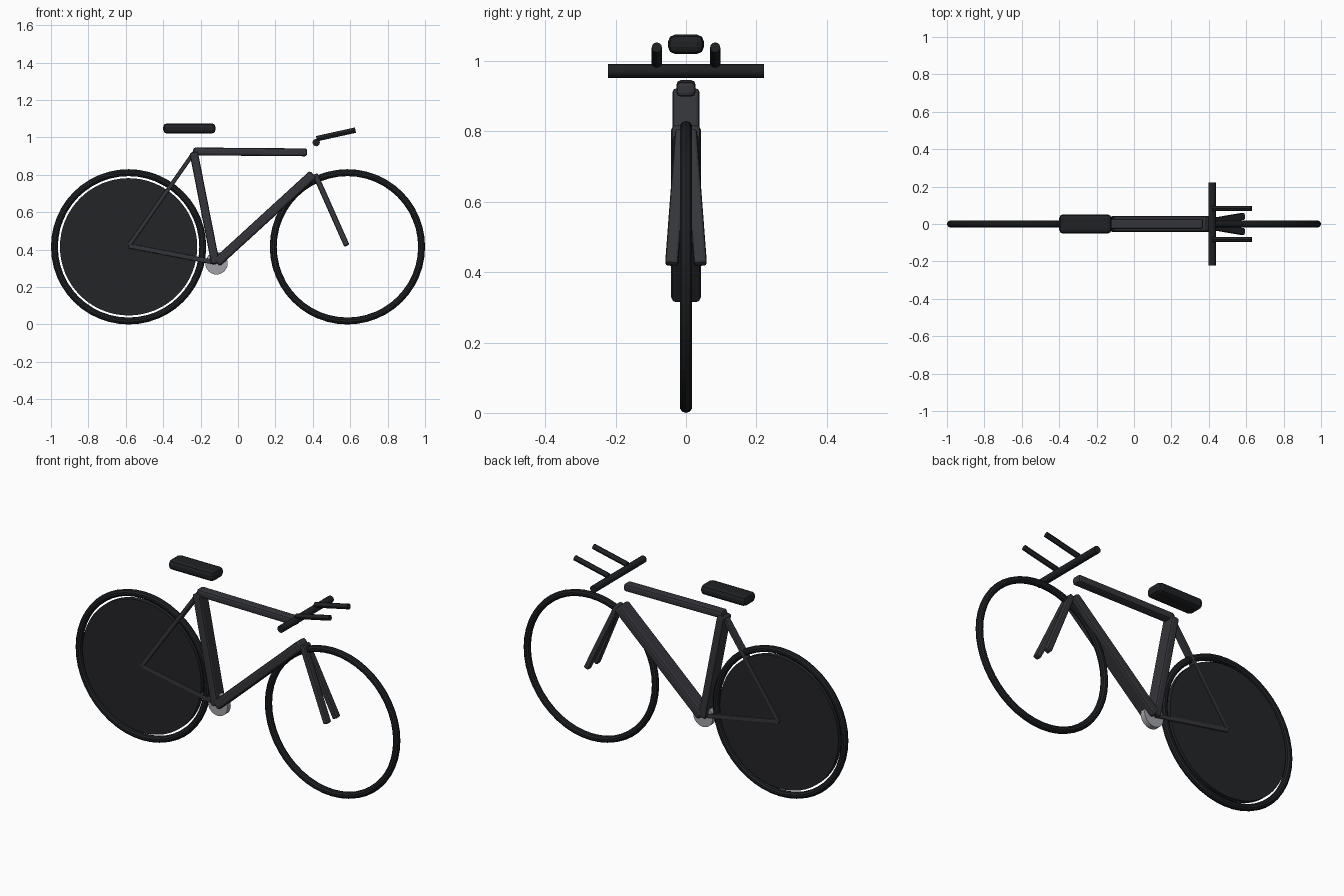
import bpy
import math
from mathutils import Vector, Matrix

if "Cube" in bpy.data.objects:
    bpy.data.objects.remove(bpy.data.objects["Cube"])


def material(name, rgb):
    m = bpy.data.materials.new(name)
    m.diffuse_color = (*rgb, 1)
    m.use_nodes = True
    m.node_tree.nodes["Principled BSDF"].inputs["Base Color"].default_value = m.diffuse_color
    return m


FRAME = material("frame_grey", (0.035, 0.036, 0.042))
BLACK = material("rubber_black", (0.014, 0.015, 0.017))
DISC = material("disc_black", (0.017, 0.018, 0.020))
METAL = material("crank_metal", (0.36, 0.36, 0.39))


def finish(name, mat, bevel=0, segments=2, smooth=True):
    ob = bpy.context.object
    ob.name = name
    ob.data.materials.append(mat)
    if bevel:
        mod = ob.modifiers.new("rounding", 'BEVEL')
        mod.width, mod.segments = bevel, segments
    if smooth:
        bpy.ops.object.shade_smooth_by_angle(angle=math.radians(30))
    return ob


def strut(name, a, b, width, depth, bevel, mat=FRAME):
    """Bevelled bar from a to b: width across y, depth in the side view."""
    a, b = Vector(a), Vector(b)
    d = (b - a).normalized()
    up = d.cross(Vector((0, 1, 0))).normalized()
    side = up.cross(d)
    bpy.ops.mesh.primitive_cube_add(size=1)
    ob = finish(name, mat, bevel, smooth=False)
    ob.data.transform(Matrix.Diagonal(((b - a).length, width, depth, 1)))
    ob.matrix_world = Matrix.Translation((a + b) / 2) @ Matrix((d, side, up)).transposed().to_4x4()


def rod(name, a, b, radius, mat, verts=16):
    a, b = Vector(a), Vector(b)
    bpy.ops.mesh.primitive_cylinder_add(
        vertices=verts, radius=radius, depth=(b - a).length, location=(a + b) / 2,
        rotation=(b - a).to_track_quat('Z', 'Y').to_euler())
    return finish(name, mat)


# Wheels
AXLE_X, AXLE_Z = 0.585, 0.415
for name, x in (("rear_tyre", -AXLE_X), ("front_tyre", AXLE_X)):
    bpy.ops.mesh.primitive_torus_add(
        major_segments=48, minor_segments=10, major_radius=0.3965, minor_radius=0.0185,
        location=(x, 0, AXLE_Z), rotation=(math.pi / 2, 0, 0))
    finish(name, BLACK, smooth=False)
rod("rear_disc", (-AXLE_X, -0.014, AXLE_Z), (-AXLE_X, 0.014, AXLE_Z), 0.367, DISC, 64)

# Frame tubes
strut("seat_tube", (-0.237, 0, 0.92), (-0.12, 0, 0.325), 0.076, 0.045, 0.01)
strut("down_tube", (-0.115, 0, 0.33), (0.402, 0, 0.803), 0.084, 0.052, 0.012)
strut("top_tube", (-0.24, 0, 0.925), (0.37, 0, 0.92), 0.054, 0.042, 0.012)

# Rear stays
strut("seat_stay", (-0.235, 0, 0.92), (-0.585, 0, 0.42), 0.04, 0.022, 0.006)
strut("chain_stay", (-0.585, 0, 0.42), (-0.115, 0, 0.33), 0.04, 0.025, 0.006)

# Fork legs and forearm bars, mirrored in y
for side, s in (("left", -1), ("right", 1)):
    strut(f"{side}_fork_leg", (0.412, s * 0.012, 0.803), (0.582, s * 0.041, 0.421),
          0.037, 0.03, 0.008)
    rod(f"{side}_forearm_bar", (0.42, s * 0.083, 0.993), (0.628, s * 0.083, 1.039),
        0.0145, BLACK, 12)

# Handlebar
rod("handlebar", (0.418, -0.222, 0.972), (0.418, 0.222, 0.972), 0.0195, BLACK)

# Saddle
strut("seat", (-0.40, 0, 1.048), (-0.12, 0, 1.048), 0.102, 0.055, 0.02, BLACK)

# Crank disc
rod("crank_disc", (-0.115, -0.015, 0.327), (-0.115, 0.015, 0.327), 0.06, METAL, 32)
